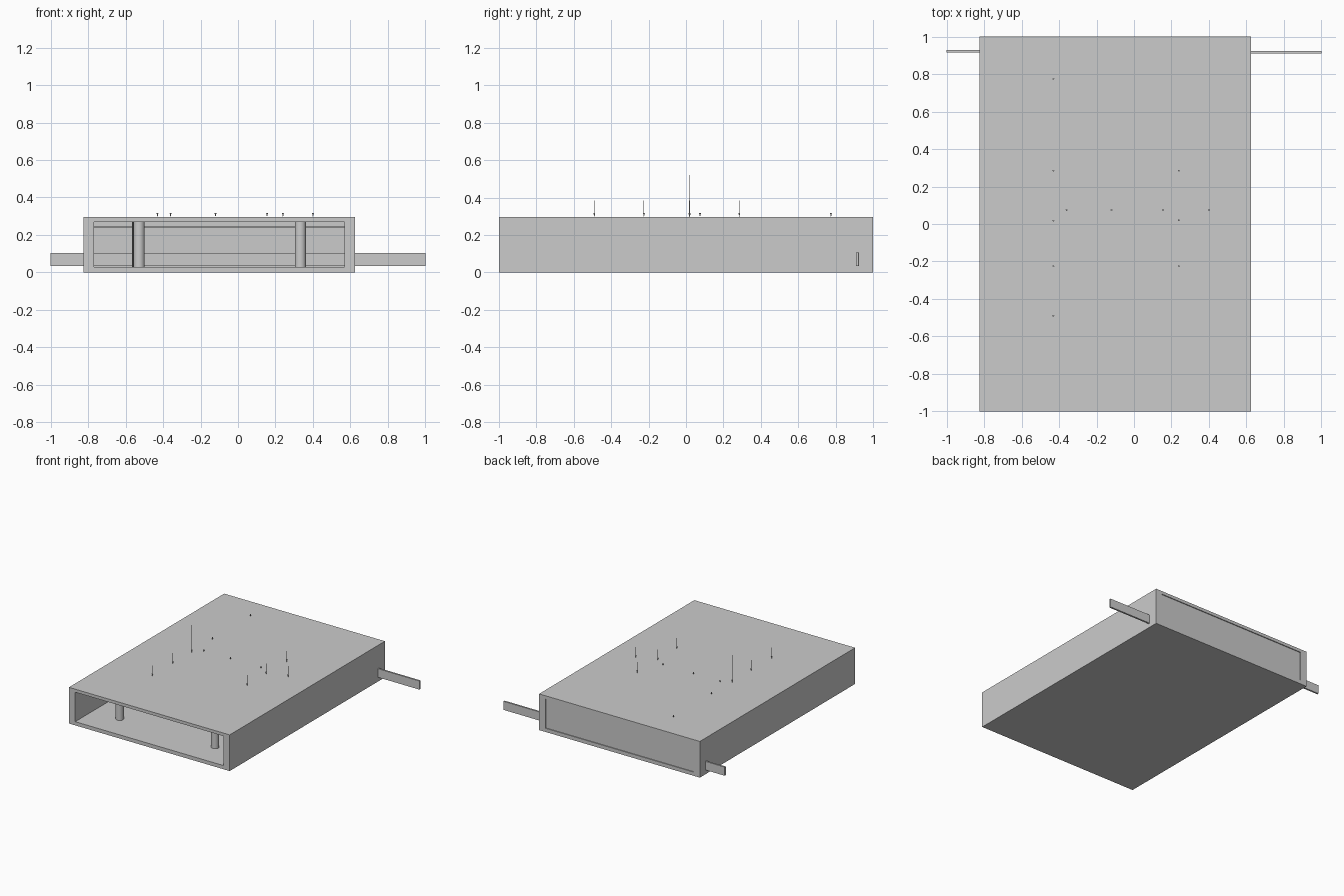
import bpy, math

if "Cube" in bpy.data.objects:
    bpy.data.objects.remove(bpy.data.objects["Cube"])


def box(name, lo, hi, turn=0.0):
    c = [(a + b) / 2 for a, b in zip(lo, hi)]
    bpy.ops.mesh.primitive_cube_add(size=1, location=c, rotation=(0, 0, turn))
    ob = bpy.context.object
    ob.name = name
    ob.scale = [b - a for a, b in zip(lo, hi)]
    return ob


def rod(name, x, y, z0, z1, r, sides, r_top=None):
    bpy.ops.mesh.primitive_cone_add(vertices=sides, radius1=r, radius2=r if r_top is None else r_top,
                                    depth=z1 - z0, location=(x, y, (z0 + z1) / 2))
    ob = bpy.context.object
    ob.name = name
    return ob


X0, X1, TOP = -0.825, 0.625, 0.295

# Hollow shell: floor, roof and side walls, open at the front
box("floor_slab", (X0, -1, 0), (X1, 1, 0.03))
box("roof_slab", (X0, -1, 0.27), (X1, 1, TOP))
box("left_wall", (X0, -1, 0.03), (-0.768, 1, 0.27))
box("right_wall", (0.568, -1, 0.03), (X1, 1, 0.27))

# Slightly recessed rear panel
box("rear_panel", (-0.768, 0.983, 0.03), (0.568, 0.993, 0.27))

# Long, slightly turned bar that pokes out of both sides
box("cross_bar", (-1, 0.912, 0.035), (1, 0.926, 0.105), turn=-0.003)

# Thin rail at the back of the interior
box("ceiling_rail", (-0.768, 0.970, 0.241), (0.568, 0.975, 0.245))

# Two rows of round columns
for i, y in enumerate((-0.77, -0.25, 0.27, 0.775)):
    for x in (-0.528 - 0.003 * i, 0.333):
        rod("column", x, y, 0.03, 0.27, 0.03, 32)
        bpy.ops.object.shade_smooth_by_angle()

# Thin downward arrows standing on the roof
arrows = [(-0.43, -0.49), (-0.43, -0.225), (-0.43, 0.285), (-0.43, 0.775),
          (-0.36, 0.075), (-0.12, 0.075), (0.155, 0.075), (0.40, 0.075),
          (0.24, 0.02), (0.24, 0.285), (0.24, -0.225), (-0.43, 0.018)]
for i, (x, y) in enumerate(arrows):
    top = 0.52 if i == len(arrows) - 1 else 0.385
    rod("arrow_shaft", x, y, TOP + 0.02, top, 0.001, 6)
    rod("arrow_tip", x, y, TOP, TOP + 0.022, 0.0, 8, r_top=0.005)
